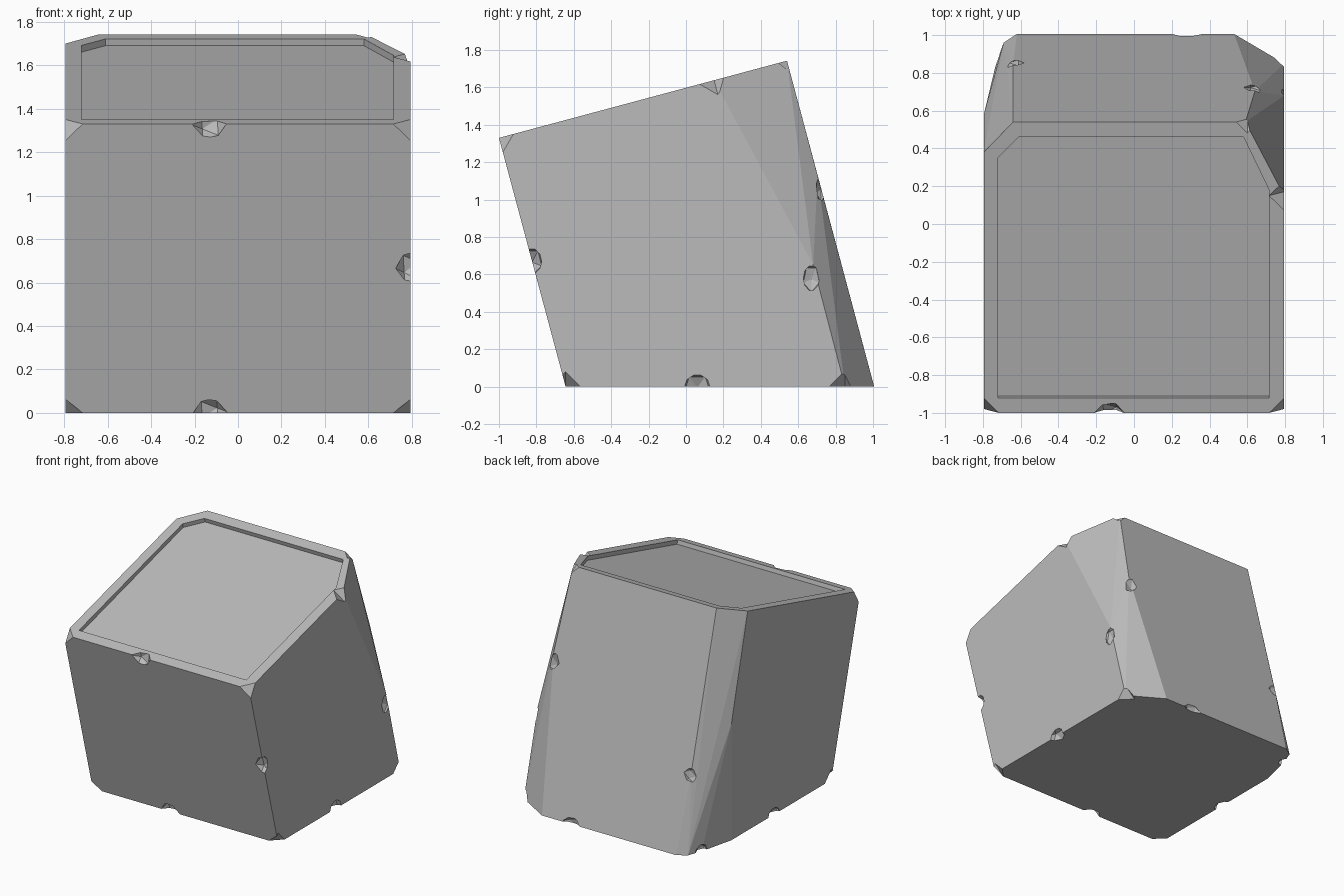
import bpy
import bmesh
import math
from mathutils import Matrix, Vector

if "Cube" in bpy.data.objects:
    bpy.data.objects.remove(bpy.data.objects["Cube"])

LEAN = math.radians(15)
T = math.tan(LEAN)
W = 0.795  # half width


def top_z(y):
    return 1.33 + (y + 1) * T


def front(x, z):
    return Vector((x, -1 + (1.33 - z) * T, z))


def back(x, z):
    return Vector((x, 0.54 + (1.74 - z) * T, z))


def top(x, y):
    return Vector((x, y, top_z(y)))


def make_object(name, bm):
    bmesh.ops.recalc_face_normals(bm, faces=bm.faces)
    mesh = bpy.data.meshes.new(name)
    bm.to_mesh(mesh)
    bm.free()
    obj = bpy.data.objects.new(name, mesh)
    bpy.context.collection.objects.link(obj)
    return obj


# Leaning block with worn rear corners
corners = [front(s * W, z) for s in (-1, 1) for z in (0, 1.33)]
corners += [top(-W, 0.38), top(-0.64, 0.54), Vector((-W, 0.58, 0.9)),
            Vector((-W, 0.58, 0)), Vector((-0.73, 0.85, 0)),
            Vector((-0.69, 0.96, 0)), back(-0.62, 0), back(-0.64, 0.6)]
corners += [top(W, 0.15), top(0.59, 0.54), back(0.64, 1.13),
            Vector((W, 0.68, 0.65)), Vector((W, 0.85, 0)), back(0.53, 0)]
bm = bmesh.new()
for p in corners:
    bm.verts.new(p)
hull = bmesh.ops.convex_hull(bm, input=bm.verts)
loose = [v for v in bm.verts if not v.link_faces]
bmesh.ops.delete(bm, geom=loose, context="VERTS")
bmesh.ops.dissolve_limit(bm, angle_limit=0.015, verts=bm.verts, edges=bm.edges)
block = make_object("stone_block", bm)

# Shallow recess in the sloping top
bm = bmesh.new()
rim = [(-0.72, -0.92), (0.715, -0.92), (0.715, 0.18),
       (0.58, 0.46), (-0.61, 0.46), (-0.72, 0.35)]
normal = Vector((0, -math.sin(LEAN), math.cos(LEAN)))
face = bm.faces.new([bm.verts.new(top(x, y) - normal * 0.032) for x, y in rim])
lift = bmesh.ops.extrude_face_region(bm, geom=[face])
bmesh.ops.translate(bm, vec=normal * 0.2,
                    verts=[g for g in lift["geom"] if isinstance(g, bmesh.types.BMVert)])
recess = make_object("recess_cutter", bm)

# Chips knocked out of edges and corners
bm = bmesh.new()


def corner_chip(p, size=0.08, tilt=0.0):
    m = Matrix.Translation(p) @ Matrix.Rotation(tilt, 4, "X")
    tips = []
    for axis in range(3):
        for s in (-size, size):
            v = Vector((0, 0, 0))
            v[axis] = s
            tips.append(bm.verts.new(m @ v))
    for a in tips[:2]:
        for b in tips[2:4]:
            for c in tips[4:]:
                bm.faces.new((a, b, c))


def edge_chip(p, size=(0.08, 0.08, 0.08), spin=0.4):
    m = Matrix.Translation(p) @ Matrix.Diagonal((*size, 1)) @ Matrix.Rotation(spin, 4, "XYZ"[1])
    bmesh.ops.create_icosphere(bm, subdivisions=1, radius=1, matrix=m)


for s in (-1, 1):
    corner_chip(front(s * W, 0))
    corner_chip(front(s * W, 1.33), 0.08, LEAN)
corner_chip(Vector((W, 0.85, 0)), 0.085)
corner_chip(top(W, 0.15), 0.08, LEAN)
corner_chip(top(0.6, 0.54), 0.06, LEAN)
edge_chip(front(-0.13, 1.33), (0.08, 0.06, 0.075))
edge_chip(front(-0.13, 0), (0.08, 0.06, 0.075))
edge_chip(front(W, 0.67), (0.07, 0.06, 0.08))
edge_chip(Vector((W, 0.06, 0)), (0.06, 0.08, 0.075))
edge_chip(Vector((W, 0.67, 0.58)), (0.03, 0.05, 0.08))
edge_chip(back(0.64, 1.06), (0.06, 0.03, 0.08))
edge_chip(back(-0.64, 0.57), (0.06, 0.03, 0.06))
edge_chip(back(0.28, 0), (0.08, 0.03, 0.06))
edge_chip(Vector((-0.73, 0.85, 0)), (0.04, 0.06, 0.06))
edge_chip(Vector((-W, 0.06, 0)), (0.05, 0.08, 0.06))
chips = make_object("chip_cutter", bm)

# Carve and keep the finished mesh
for cutter in (recess, chips):
    cutter.hide_render = True
    mod = block.modifiers.new(cutter.name, "BOOLEAN")
    mod.operation = "DIFFERENCE"
    mod.solver = "EXACT"
    mod.object = cutter
bpy.context.view_layer.update()
carved = bpy.data.meshes.new_from_object(
    block.evaluated_get(bpy.context.evaluated_depsgraph_get()))
block.modifiers.clear()
block.data = carved
for cutter in (recess, chips):
    bpy.data.objects.remove(cutter)

# Plain grey stone
GREY = (0.5, 0.5, 0.5, 1)
stone = bpy.data.materials.new("grey_stone")
stone.use_nodes = True
stone.diffuse_color = GREY
stone.node_tree.nodes["Principled BSDF"].inputs["Base Color"].default_value = GREY
carved.materials.clear()
carved.materials.append(stone)
for poly in carved.polygons:
    poly.use_smooth = False
    poly.material_index = 0
